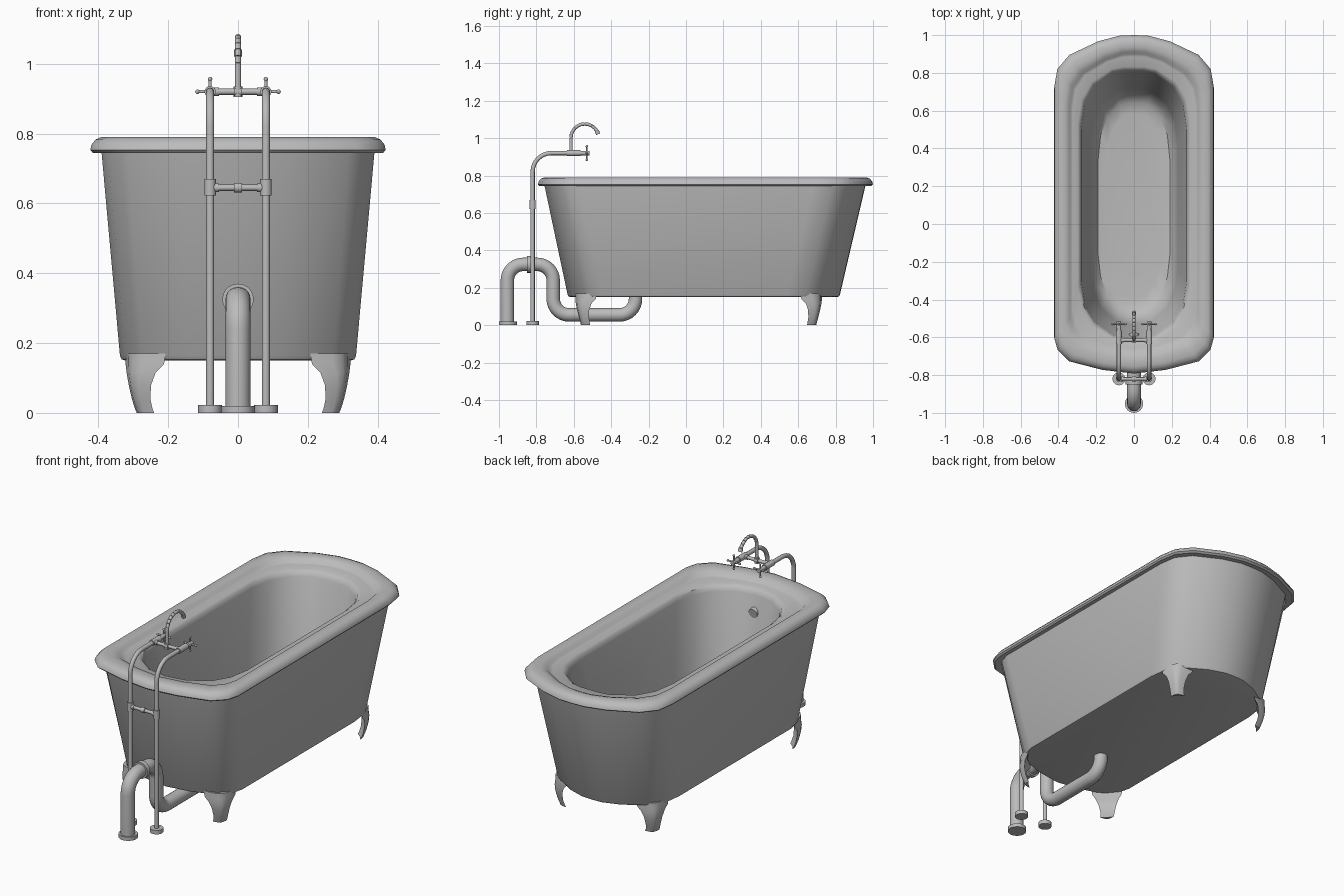
import bpy, bmesh, math
from mathutils import Vector

cube = bpy.data.objects.get("Cube")
if cube:
    bpy.data.objects.remove(cube, do_unlink=True)

grey = bpy.data.materials.new("enamel grey")
grey.use_nodes = True
grey.diffuse_color = (0.5, 0.5, 0.5, 1)
grey.node_tree.nodes["Principled BSDF"].inputs["Base Color"].default_value = grey.diffuse_color


def finish(name, bm, angle=40):
    """Turn a bmesh into a smooth-shaded object."""
    bmesh.ops.recalc_face_normals(bm, faces=bm.faces)
    mesh = bpy.data.meshes.new(name)
    bm.to_mesh(mesh)
    bm.free()
    mesh.materials.append(grey)
    ob = bpy.data.objects.new(name, mesh)
    bpy.context.collection.objects.link(ob)
    bpy.ops.object.select_all(action='DESELECT')
    ob.select_set(True)
    bpy.context.view_layer.objects.active = ob
    bpy.ops.object.shade_smooth_by_angle(angle=math.radians(angle))
    return ob


def loft(name, rings, angle=40):
    """Skin closed rings of points and cap both ends."""
    bm = bmesh.new()
    loops = [[bm.verts.new(p) for p in ring] for ring in rings]
    for a, b in zip(loops, loops[1:]):
        for i in range(len(a)):
            j = (i + 1) % len(a)
            bm.faces.new((a[i], a[j], b[j], b[i]))
    bm.faces.new(loops[0])
    bm.faces.new(loops[-1])
    return finish(name, bm, angle)


def tube(name, points, radius, bend=0.0, sides=16):
    """Round pipe through points, with filleted corners."""
    pts = [Vector(p) for p in points]
    path = [pts[0]]
    for a, p, c in zip(pts, pts[1:], pts[2:]):
        s, e = p + (a - p).normalized() * bend, p + (c - p).normalized() * bend
        centre = s + e - p
        for k in range(9):
            t = k / 8 * math.pi / 2
            path.append(centre + (s - centre) * math.cos(t) + (e - centre) * math.sin(t))
    path.append(pts[-1])
    rings = []
    for i, p in enumerate(path):
        d = (path[min(i + 1, len(path) - 1)] - path[max(i - 1, 0)]).normalized()
        side = Vector((1, 0, 0)) if abs(d.x) < 0.9 else Vector((0, 1, 0))
        u = (side - d * side.dot(d)).normalized()
        v = d.cross(u)
        rings.append([p + radius * (u * math.cos(math.tau * k / sides) + v * math.sin(math.tau * k / sides))
                      for k in range(sides)])
    return loft(name, rings)


def ball(name, centre, radius):
    bm = bmesh.new()
    bmesh.ops.create_uvsphere(bm, u_segments=12, v_segments=8, radius=radius)
    bmesh.ops.translate(bm, verts=bm.verts, vec=centre)
    return finish(name, bm)


# Plan outlines: (share of half width, distance in from the end)
FRONT = [(0, 0), (.4, .02), (.81, .065), (.955, .125), (1, .19)]
REAR = [(1, .28), (.96, .18), (.81, .105), (.45, .033), (.18, .003), (0, 0)]
ROUND_FRONT = [(0, 0), (.4, .02), (.75, .09), (.93, .18), (1, .3)]
ROUND_REAR = [(1, .3), (.93, .17), (.75, .08), (.4, .01), (.18, 0), (0, 0)]


def ring(x, y0, y1, z, rounded=0):
    half = []
    for plain, soft, start, sign in ((FRONT, ROUND_FRONT, y0, 1), (REAR, ROUND_REAR, y1, -1)):
        for (a, b), (c, d) in zip(plain, soft):
            half.append((x * (a + (c - a) * rounded), start + sign * (b + (d - b) * rounded), z))
        if sign < 0:
            (a, b), (c, d) = plain[-1], soft[-1]
    return half + [(-p[0], p[1], p[2]) for p in half[-2:0:-1]]


# Tub shell: underside, walls, rolled rim, ledge and basin
loft("bathtub", [
    ring(.322, -.615, .805, .15), ring(.333, -.627, .817, .153), ring(.338, -.633, .823, .163),
    ring(.391, -.757, .96, .748), ring(.416, -.785, .99, .745), ring(.423, -.792, 1.0, .753),
    ring(.42, -.788, .996, .768), ring(.408, -.776, .983, .783), ring(.392, -.757, .965, .79),
    ring(.365, -.72, .935, .79), ring(.345, -.692, .912, .782), ring(.335, -.675, .9, .768),
    ring(.325, -.665, .885, .764, .2), ring(.297, -.632, .832, .762, .9),
    ring(.285, -.618, .817, .752, 1), ring(.278, -.608, .805, .73, 1),
    ring(.232, -.535, .715, .32, 1), ring(.215, -.505, .685, .24, 1),
    ring(.19, -.46, .64, .205, 1), ring(.15, -.4, .58, .198, 1)], 35)

# Legs: tapering corner brackets, (height, size, outer x, outer y inset)
LEG = [(.17, .115, .322, 0), (.14, .11, .322, 0), (.115, .083, .319, .003), (.08, .064, .313, .01),
       (.04, .053, .304, .02), (.012, .05, .295, .028), (0, .05, .29, .03)]
SECTION = [(1, 0), (.45, .08), (.2, .2), (.08, .45), (0, 1), (.45, .45)]
for end, sy, outer in (("front", -1, .592), ("rear", 1, .727)):
    for side, sx in (("left", 1), ("right", -1)):
        loft(f"{end}_{side}_leg",
             [[(sx * (x - u * s), sy * (outer - inset - v * s), z) for u, v in SECTION]
              for z, s, x, inset in LEG])

# Waste pipe with collar, floor flange and plug hole
tube("waste_pipe", [(0, -.955, 0), (0, -.955, .325), (0, -.71, .325), (0, -.71, .055),
                    (0, -.27, .055), (0, -.27, .17)], .036, .085, 20)
tube("waste_collar", [(0, -.85, .325), (0, -.825, .325)], .045, sides=20)
tube("waste_flange", [(0, -.952, 0), (0, -.952, .02)], .048, sides=24)
tube("drain_ring", [(0, -.262, .19), (0, -.262, .204)], .03, sides=20)
tube("drain_plug", [(0, -.262, .2), (0, -.262, .209)], .018, sides=16)
tube("overflow_cover", [(0, -.605, .645), (0, -.58, .64)], .026, sides=16)

# Tap risers, valves and cross handles
for side, sx in (("left", 1), ("right", -1)):
    x = sx * .08
    tube(f"{side}_riser", [(x, -.82, 0), (x, -.82, .92), (x, -.54, .92)], .0115, .1)
    tube(f"{side}_riser_flange", [(x, -.82, 0), (x, -.82, .022)], .034, sides=20)
    tube(f"{side}_riser_sleeve", [(x, -.82, .622), (x, -.82, .67)], .0165)
    tube(f"{side}_valve", [(x, -.635, .92), (x, -.565, .92)], .016)
    tube(f"{side}_handle_hub", [(x, -.55, .92), (x, -.515, .92)], .012, sides=12)
    for k in range(4):
        a = k * math.pi / 2
        tip = (x + .036 * math.cos(a), -.53, .92 + .036 * math.sin(a))
        tube(f"{side}_handle_spoke_{k + 1}", [(x, -.53, .92), tip], .0045, sides=10)
        ball(f"{side}_handle_knob_{k + 1}", tip, .0065)

# Cross bars joining the risers
for name, y, z, r in (("lower", -.82, .645, .009), ("upper", -.615, .92, .009)):
    tube(f"{name}_crossbar", [(-.08, y, z), (.08, y, z)], r)
    tube(f"{name}_crossbar_joint", [(-.011, y, z), (.011, y, z)], .0135)
    for sx in (1, -1):
        tube(f"{name}_crossbar_end", [(sx * .055, y, z), (sx * .08, y, z)], .0125)

# Swan-neck spout
arc = [(0, -.541 - .074 * math.cos(t), 1.002 + .074 * math.sin(t))
       for t in (math.radians(a) for a in range(0, 166, 15))]
spout = [(0, -.615, .92)] + arc
bpy_points = [Vector(p) for p in spout]
for i, (a, b) in enumerate(zip(bpy_points, bpy_points[1:])):
    tube(f"spout_section_{i + 1}", [a, b], .009, sides=12)
tube("spout_base", [(0, -.615, .905), (0, -.615, .935)], .0125)
tube("spout_nozzle", [arc[-2], arc[-1]], .0115, sides=12)
